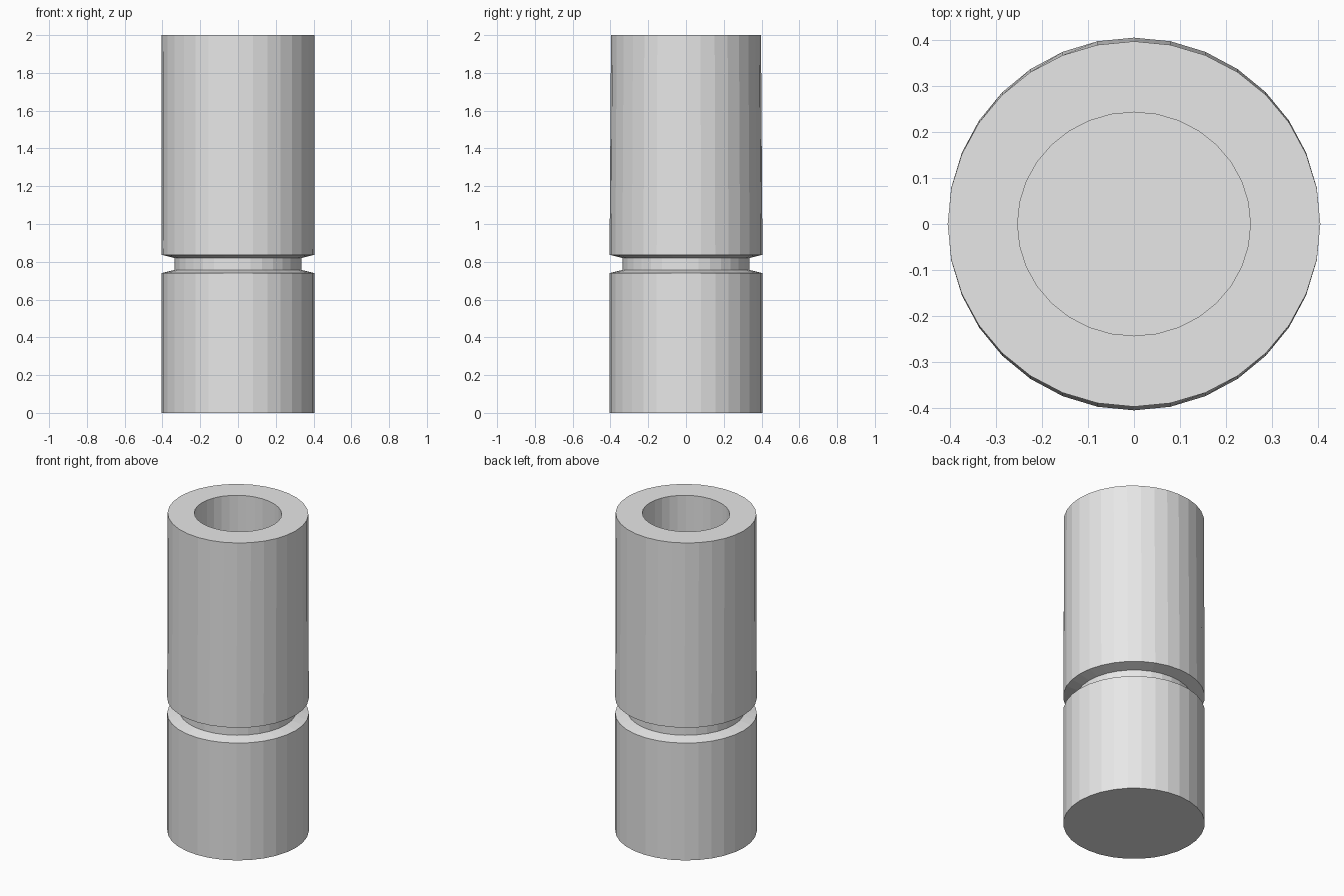
import bpy
import bmesh
from math import cos, sin, tau

SIDES = 32

cube = bpy.data.objects.get("Cube")
if cube:
    bpy.data.objects.remove(cube, do_unlink=True)

grey = bpy.data.materials.new("plain grey")
grey.use_nodes = True
colour = (0.8, 0.8, 0.8, 1)
grey.diffuse_color = colour
grey.node_tree.nodes["Principled BSDF"].inputs["Base Color"].default_value = colour


def lathe(name, profile):
    """Join elliptical rings (x radius, y radius, height) and cap both ends."""
    bm = bmesh.new()
    rings = []
    for rx, ry, z in profile:
        rings.append([bm.verts.new((rx * cos(tau * i / SIDES),
                                    ry * sin(tau * i / SIDES), z))
                      for i in range(SIDES)])
    for low, high in zip(rings, rings[1:]):
        for i in range(SIDES):
            j = (i + 1) % SIDES
            bm.faces.new((low[i], low[j], high[j], high[i]))
    bm.faces.new(rings[0][::-1])
    bm.faces.new(rings[-1])
    bmesh.ops.recalc_face_normals(bm, faces=bm.faces)
    mesh = bpy.data.meshes.new(name)
    bm.to_mesh(mesh)
    bm.free()
    mesh.materials.append(grey)
    obj = bpy.data.objects.new(name, mesh)
    bpy.context.collection.objects.link(obj)
    return obj


# Solid base, bevelled groove, slightly flattened upper tube and its bore
lathe("grooved_cylinder", [
    (0.405, 0.405, 0),
    (0.405, 0.405, 0.74),
    (0.335, 0.335, 0.757),
    (0.335, 0.335, 0.82),
    (0.405, 0.405, 0.837),
    (0.405, 0.397, 2),
    (0.253, 0.243, 2),
    (0.253, 0.243, 1),
])
